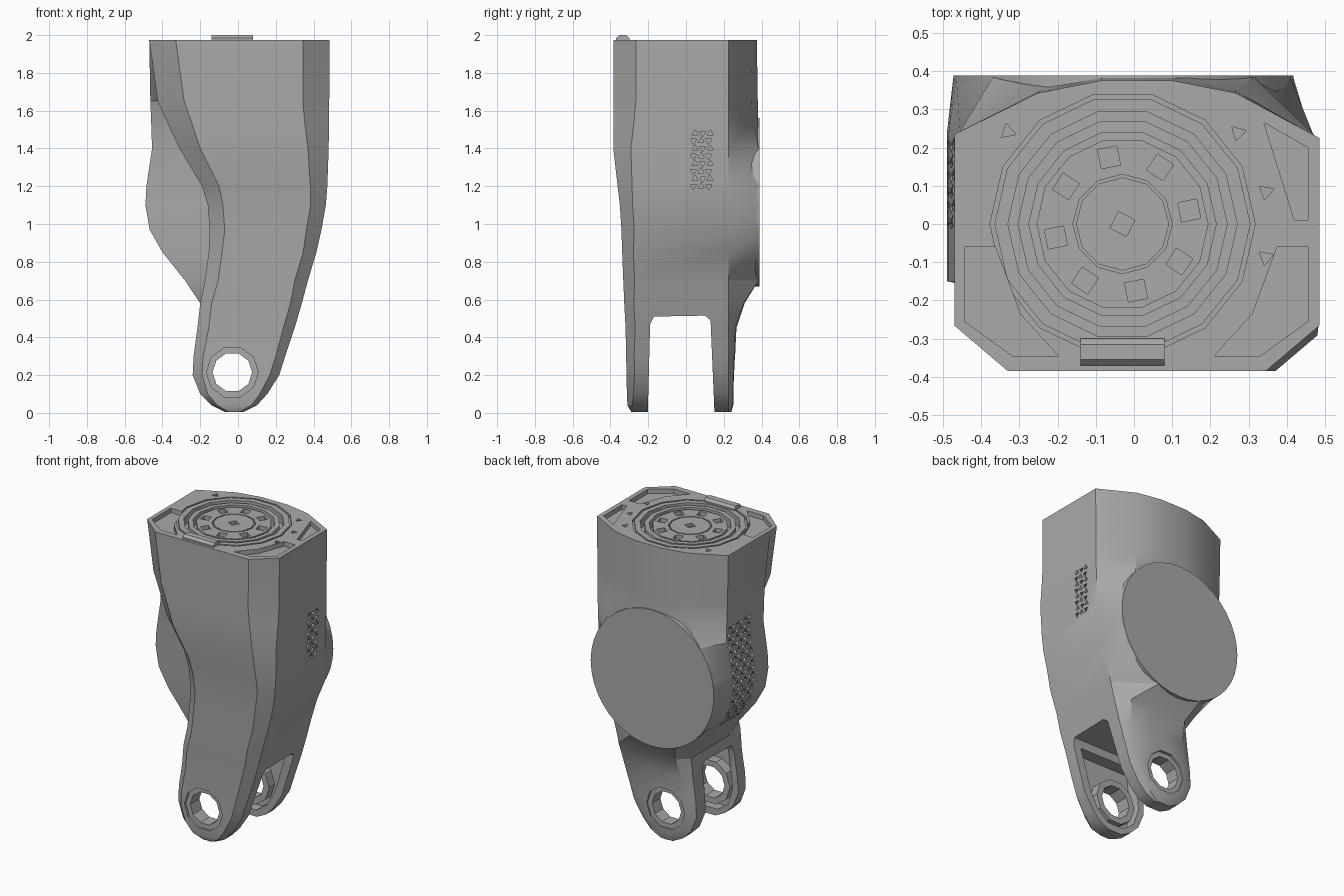
import bpy, bmesh, math

old = bpy.data.objects.get("Cube")
if old:
    bpy.data.objects.remove(old, do_unlink=True)

grey = bpy.data.materials.new("neutral_grey")
grey.use_nodes = True
grey.diffuse_color = (0.4, 0.4, 0.4, 1)
grey.node_tree.nodes["Principled BSDF"].inputs["Base Color"].default_value = (0.4, 0.4, 0.4, 1)

TOP = 1.975
DISC_X, DISC_Z, DISC_R = -0.028, 1.115, 0.445
HOLE_X, HOLE_Z = -0.03, 0.215


# Helpers
def place(axis, u, v, t):
    return {"x": (t, u, v), "y": (u, t, v), "z": (u, v, t)}[axis]


def circle(cx, cy, r, n, turn=0.0):
    return [(cx + r * math.cos(turn + math.tau * i / n),
             cy + r * math.sin(turn + math.tau * i / n)) for i in range(n)]


def skin(bm, loops, closed=False):
    """Join equal-length loops of points into a skin, capped unless closed."""
    rings = [[bm.verts.new(p) for p in loop] for loop in loops]
    pairs = list(zip(rings, rings[1:])) + ([(rings[-1], rings[0])] if closed else [])
    for a, b in pairs:
        for i in range(len(a)):
            j = (i + 1) % len(a)
            bm.faces.new((a[i], a[j], b[j], b[i]))
    if not closed:
        bm.faces.new(rings[0])
        bm.faces.new(rings[-1])


def finish(name, bm):
    bmesh.ops.recalc_face_normals(bm, faces=bm.faces)
    mesh = bpy.data.meshes.new(name)
    bm.to_mesh(mesh)
    bm.free()
    obj = bpy.data.objects.new(name, mesh)
    mesh.materials.append(grey)
    bpy.context.collection.objects.link(obj)
    return obj


def prisms(name, shapes):
    """Each shape is (axis, outline, start, end)."""
    bm = bmesh.new()
    for axis, pts, a, b in shapes:
        skin(bm, [[place(axis, u, v, t) for u, v in pts] for t in (a, b)])
    return finish(name, bm)


def ring(name, axis, centre, r0, r1, a, b, n):
    bm = bmesh.new()
    loops = [(r0, a), (r1, a), (r1, b), (r0, b)]
    skin(bm, [[place(axis, u, v, t) for u, v in circle(*centre, r, n)] for r, t in loops], True)
    return finish(name, bm)


def cut(target, cutter):
    cutter.hide_render = True
    mod = target.modifiers.new("cut", "BOOLEAN")
    mod.operation = "DIFFERENCE"
    mod.solver = "EXACT"
    mod.object = cutter
    bpy.ops.object.select_all(action="DESELECT")
    target.select_set(True)
    bpy.context.view_layer.objects.active = target
    bpy.ops.object.modifier_apply(modifier=mod.name)
    bpy.data.objects.remove(cutter, do_unlink=True)


def smooth(obj, degrees=28):
    bpy.ops.object.select_all(action="DESELECT")
    obj.select_set(True)
    bpy.context.view_layer.objects.active = obj
    bpy.ops.object.shade_smooth_by_angle(angle=math.radians(degrees))


# Housing sections: z, front left, bulge left, right, front y, back y, chamfer
sections = [
    (0.005, -0.07, -0.07, 0.03, -0.29, 0.24, 0.02),
    (0.04, -0.14, -0.14, 0.1, -0.31, 0.25, 0.03),
    (0.1, -0.2, -0.2, 0.155, -0.313, 0.253, 0.04),
    (0.2, -0.24, -0.24, 0.218, -0.315, 0.257, 0.05),
    (0.3, -0.235, -0.235, 0.25, -0.317, 0.26, 0.05),
    (0.45, -0.215, -0.215, 0.3, -0.32, 0.267, 0.06),
    (0.58, -0.2, -0.2, 0.338, -0.327, 0.31, 0.06),
    (0.7, -0.175, -0.28, 0.37, -0.332, 0.384, 0.07),
    (0.85, -0.155, -0.4, 0.415, -0.338, 0.384, 0.07),
    (0.97, -0.15, -0.468, 0.442, -0.342, 0.384, 0.08),
    (1.1, -0.16, -0.49, 0.465, -0.35, 0.384, 0.08),
    (1.2, -0.19, -0.485, 0.473, -0.362, 0.384, 0.09),
    (1.4, -0.31, -0.455, 0.48, -0.385, 0.384, 0.11),
    (1.55, -0.38, -0.46, 0.482, -0.385, 0.382, 0.13),
    (1.65, -0.425, -0.464, 0.483, -0.385, 0.38, 0.14),
    (TOP, -0.47, -0.47, 0.485, -0.385, 0.375, 0.14),
]


def outline(z, fl, bl, xr, yf, yb, c):
    w = math.sqrt(max(0, DISC_R ** 2 - (z - DISC_Z) ** 2))
    outer, drop = (0.88, 0.005) if z < 0.65 else (0.77, 0.032)
    mid, half = (xr + bl) / 2, (xr - bl) / 2
    xs = [mid + half * k for k in (2 * outer - 1, 0.2, -0.2, 1 - 2 * outer)]
    if w > 0.12:
        xs, drop = [DISC_X + w * k for k in (1, 0.4, -0.4, -1)], 0
    back = list(zip(xs, (yb - drop, yb, yb, yb - drop)))
    pts = [(fl + c, yf), (xr - c, yf), (xr, yf + c * 0.85), (xr, 0.225)] + back
    pts += [(bl, 0.235), (bl, -0.15), (fl, -0.2), (fl, yf + c * 0.85)]
    return [(x, y, z) for x, y in pts]


bm = bmesh.new()
skin(bm, [outline(*s) for s in sections])
housing = finish("leg_housing", bm)

# Fork gap, lightening pockets inside the fork and pivot holes
gap = [(-0.205, -0.1), (-0.19, 0.47), (-0.17, 0.51), (0.1, 0.515), (0.13, 0.49), (0.155, -0.1)]
cut(housing, prisms("fork_gap", [("x", gap, -0.8, 0.8)]))
pocket = [(-0.17, 0.47), (-0.2, 0.22), (-0.165, 0.11), (-0.09, 0.05),
          (0.03, 0.05), (0.11, 0.11), (0.17, 0.22), (0.25, 0.47)]
cut(housing, prisms("fork_pocket", [("y", pocket, -0.27, 0.215)]))
pivot = (HOLE_X, HOLE_Z)
cut(housing, prisms("pivot_hole", [("y", circle(*pivot, 0.105, 10), -0.6, 0.6)]))
cut(housing, prisms("pivot_recess", [("y", circle(*pivot, 0.137, 10), -0.6, -0.3),
                                     ("y", circle(*pivot, 0.137, 10), 0.243, 0.6)]))
for name, a, b in (("front_pivot_boss", -0.295, -0.205), ("back_pivot_boss", 0.157, 0.238)):
    ring(name, "y", pivot, 0.105, 0.145, a, b, 10)


# Vent pits on both sides
def left_edge(z):
    for lo, hi in zip(sections, sections[1:]):
        if lo[0] <= z <= hi[0]:
            return lo[2] + (hi[2] - lo[2]) * (z - lo[0]) / (hi[0] - lo[0])


def vent(y0, z0, cols, rows, span):
    shapes = []
    for r in range(rows):
        for c in range(cols):
            y, z = y0 + c * 0.04 + 0.008 * (r % 2), z0 + r * 0.04
            tri = circle(y, z, 0.019, 3, math.pi * ((r + c) % 2) + 0.5)
            shapes.append(("x", tri, *span(z)))
    return shapes


cut(housing, prisms("right_vent", vent(0.04, 1.2, 3, 8, lambda z: (0.455, 0.6))))
cut(housing, prisms("left_vent", vent(0.0, 0.84, 6, 17,
                                      lambda z: (left_edge(z) - 0.15, left_edge(z) + 0.02))))

# Motor bay, groove, corner pockets and screw pits in the top
bay = (-0.03, 0.0)
cut(housing, prisms("motor_bay", [("z", circle(*bay, 0.3, 14), TOP - 0.06, 2.2)]))
cut(housing, ring("top_groove", "z", bay, 0.335, 0.347, TOP - 0.02, 2.2, 14))
front_corner = [(0.21, -0.345), (0.33, -0.345), (0.455, -0.255), (0.455, -0.06),
                (0.375, -0.06), (0.31, -0.235)]
back_corner = [(0.34, 0.265), (0.455, 0.2), (0.455, 0.01), (0.42, 0.01)]
corners = [front_corner, [(-x + 0.012, y) for x, y in front_corner], back_corner]
cut(housing, prisms("corner_pockets", [("z", p, TOP - 0.03, 2.2) for p in corners]))
pits = [circle(x, y, 0.022, 3, x) for x, y in circle(-0.03, 0.0, 0.385, 14, 0.22)
        if y > -0.2 and abs(x) < 0.39 and y < 0.31]
cut(housing, prisms("screw_pits", [("z", p, TOP - 0.03, 2.2) for p in pits]))
smooth(housing)

# Round joint cover on the back
cover = prisms("joint_cover", [("y", circle(DISC_X, DISC_Z, DISC_R, 40), 0.33, 0.388)])
smooth(cover)

# Motor parts in the bay
floor = TOP - 0.07
ring("bearing_ring", "z", bay, 0.245, 0.275, floor, TOP - 0.005, 14)
rotor = prisms("rotor_plate", [("z", circle(*bay, 0.225, 14), floor, TOP - 0.01)])
slots = []
for i in range(8):
    a = math.tau * i / 8 + 0.2
    cx, cy = bay[0] + 0.178 * math.cos(a), bay[1] + 0.178 * math.sin(a)
    slots.append(("z", circle(cx, cy, 0.036, 4, a + math.pi / 4), TOP - 0.035, 2.2))
cut(rotor, prisms("rotor_slots", slots))
cut(rotor, ring("rotor_groove", "z", bay, 0.122, 0.13, TOP - 0.03, 2.2, 12))
cut(rotor, prisms("shaft_socket", [("z", circle(*bay, 0.034, 4, 0.3), TOP - 0.03, 2.2)]))

# Raised key at the front of the top
key = [(-0.37, TOP - 0.03), (-0.3, TOP - 0.03), (-0.3, 1.985), (-0.315, 2.0), (-0.355, 2.0), (-0.37, 1.985)]
prisms("top_key", [("x", key, -0.14, 0.08)])
